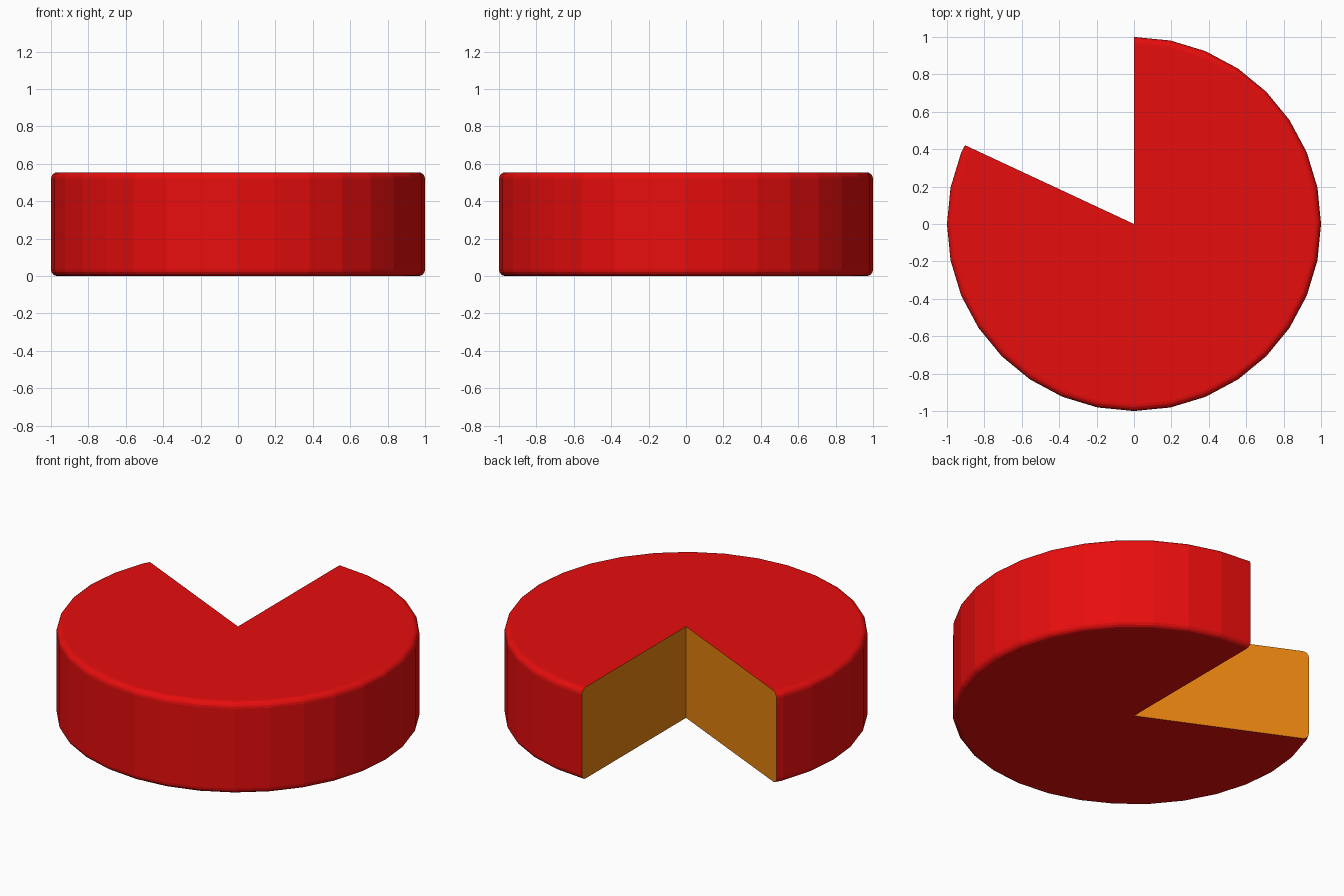
import bpy, bmesh
from math import sin, cos, radians

if "Cube" in bpy.data.objects:
    bpy.data.objects.remove(bpy.data.objects["Cube"])

HEIGHT, BEVEL, STEPS, SIDES = 0.555, 0.035, 4, 32
STEP = 360 / SIDES
GAP_START, GAP_END = 90, 155


def material(name, color):
    m = bpy.data.materials.new(name)
    m.diffuse_color = (*color, 1)
    m.use_nodes = True
    m.node_tree.nodes["Principled BSDF"].inputs["Base Color"].default_value = m.diffuse_color
    return m


def polygon_scale(deg):
    # keeps points between corners on the straight side of the polygon
    return cos(radians(STEP / 2)) / cos(radians(deg % STEP - STEP / 2))


# Rounded rim profile, bottom to top
arc = [radians(90 * i / STEPS) for i in range(STEPS + 1)]
inner = 1 - BEVEL
profile = [(inner + BEVEL * sin(a), BEVEL - BEVEL * cos(a)) for a in arc]
profile += [(inner + BEVEL * cos(a), HEIGHT - BEVEL + BEVEL * sin(a)) for a in arc]

# Stations around the rim, leaving the wedge open
angles = [GAP_END] + [STEP * i for i in range(SIDES * 2)
                      if GAP_END < STEP * i <= 360 + GAP_START]

bm = bmesh.new()
rings = []
for deg in angles:
    k, a = polygon_scale(deg), radians(deg)
    rings.append([bm.verts.new((r * k * cos(a), r * k * sin(a), z)) for r, z in profile])
low = bm.verts.new((0, 0, 0))
high = bm.verts.new((0, 0, HEIGHT))

# Rind: rim strips, then top and bottom
for a, b in zip(rings, rings[1:]):
    for i in range(len(profile) - 1):
        bm.faces.new((a[i], b[i], b[i + 1], a[i + 1]))
    bm.faces.new((high, a[-1], b[-1]))
    bm.faces.new((low, b[0], a[0]))

# Cut faces
for face in (bm.faces.new([low] + rings[0] + [high]),
             bm.faces.new([high] + rings[-1][::-1] + [low])):
    face.material_index = 1

bmesh.ops.recalc_face_normals(bm, faces=bm.faces[:])
mesh = bpy.data.meshes.new("cheese_wheel")
bm.to_mesh(mesh)
bm.free()
mesh.materials.append(material("red_rind", (0.8, 0.004, 0.004)))
mesh.materials.append(material("cheese_inside", (0.8, 0.23, 0.005)))
wheel = bpy.data.objects.new("cheese_wheel", mesh)
bpy.context.collection.objects.link(wheel)
